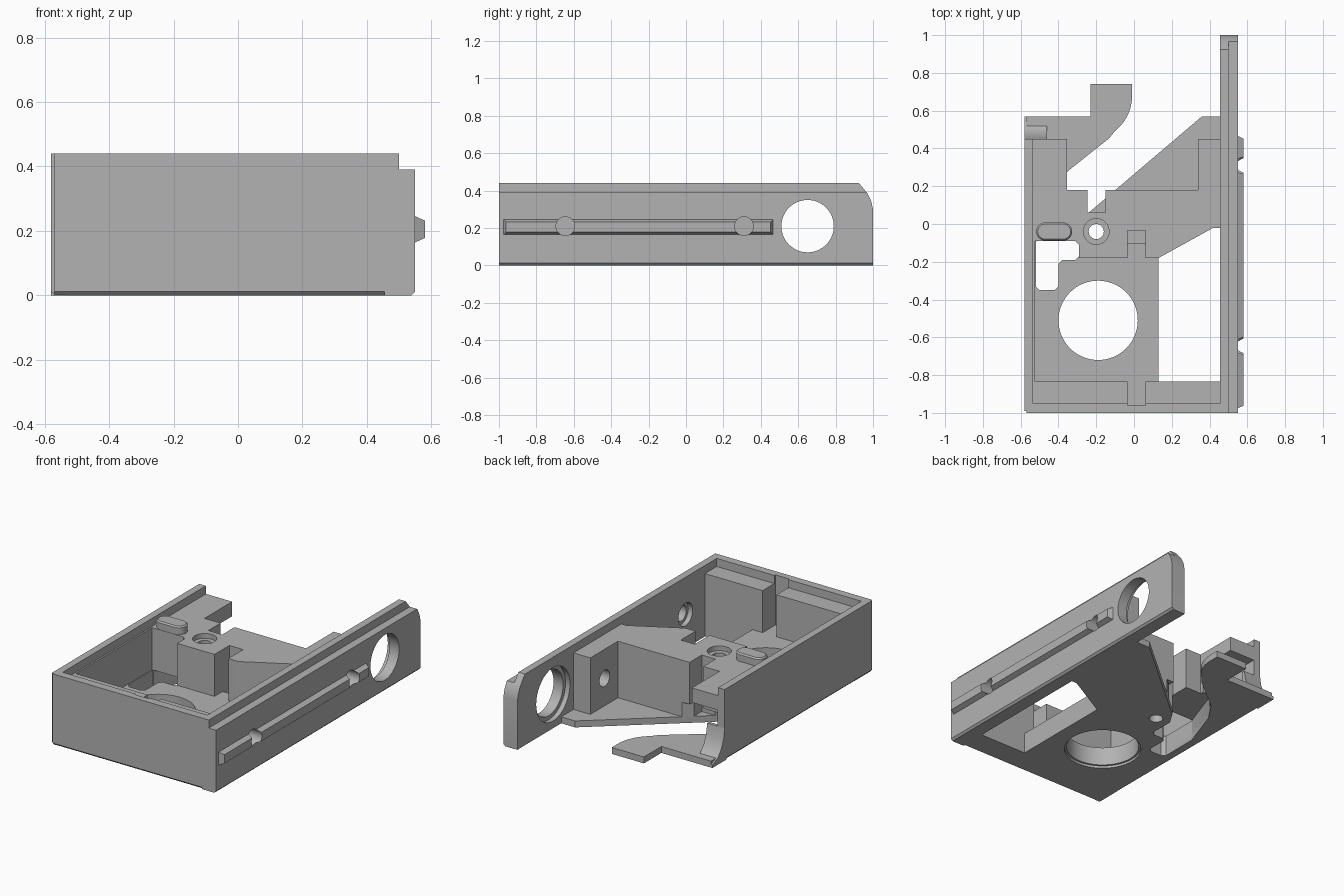
import bpy, bmesh, math
from mathutils import Vector

old = bpy.data.objects.get("Cube")
if old:
    bpy.data.objects.remove(old, do_unlink=True)

grey = bpy.data.materials.new("plain grey")
grey.use_nodes = True
COLOUR = (0.45, 0.45, 0.45, 1)
grey.diffuse_color = COLOUR
grey.node_tree.nodes["Principled BSDF"].inputs["Base Color"].default_value = COLOUR

PLACE = {
    "x": lambda u, v, t: (t, u, v),
    "y": lambda u, v, t: (u, t, v),
    "z": lambda u, v, t: (u, v, t),
}


def prism(name, points, axis, low, high):
    """Extrude a flat outline along one axis."""
    bm = bmesh.new()
    face = bm.faces.new([bm.verts.new(PLACE[axis](u, v, low)) for u, v in points])
    new = bmesh.ops.extrude_face_region(bm, geom=[face])["geom"]
    step = Vector(PLACE[axis](0, 0, high - low))
    bmesh.ops.translate(bm, vec=step, verts=[g for g in new if isinstance(g, bmesh.types.BMVert)])
    bmesh.ops.recalc_face_normals(bm, faces=bm.faces)
    mesh = bpy.data.meshes.new(name)
    bm.to_mesh(mesh)
    bm.free()
    mesh.materials.append(grey)
    obj = bpy.data.objects.new(name, mesh)
    bpy.context.collection.objects.link(obj)
    return obj


def rect(u0, u1, v0, v1):
    return [(u0, v0), (u1, v0), (u1, v1), (u0, v1)]


def arc(u, v, r, start=0, end=360, n=48):
    count = n if end - start == 360 else n + 1
    angles = [math.radians(start + (end - start) * i / n) for i in range(count)]
    return [(u + r * math.cos(a), v + r * math.sin(a)) for a in angles]


def apply(obj, mod):
    bpy.context.view_layer.objects.active = obj
    bpy.ops.object.modifier_apply(modifier=mod.name)


def cut(obj, *shapes):
    """Subtract prisms, each given as (outline, axis, low, high)."""
    for shape in shapes:
        cutter = prism("cutter", *shape)
        cutter.hide_render = True
        mod = obj.modifiers.new("cut", "BOOLEAN")
        mod.operation = "DIFFERENCE"
        mod.solver = "EXACT"
        mod.object = cutter
        apply(obj, mod)
        bpy.data.objects.remove(cutter, do_unlink=True)


def bevel(obj, width, segments=1):
    mod = obj.modifiers.new("bevel", "BEVEL")
    mod.width = width
    mod.segments = segments
    mod.limit_method = "ANGLE"
    apply(obj, mod)


TOP, LEDGE, DECK, PLATE, C = 0.44, 0.39, 0.13, 0.04, 0.012

# Shared openings
lens_hole = (arc(-0.19, -0.51, 0.21, n=64), "z", -0.1, 0.3)
lens_chamfer = (arc(-0.19, -0.51, 0.222, n=64), "z", -0.1, 0.015)
pin_hole = (arc(-0.2, -0.04, 0.04), "z", -0.1, 0.6)
pin_recess = (arc(-0.2, -0.04, 0.068), "z", 0.36, 0.6)
side_holes = [(arc(y, 0.21, 0.05), "x", 0.2, 0.7) for y in (-0.645, 0.31)]
window = [(0.13, -0.835), (0.455, -0.835), (0.455, -0.02), (0.42, -0.02), (0.13, -0.18)]

# Thin bottom plate with the curved tail and the open channel
pocket = [(-0.29, -0.17), (-0.31, -0.19), (-0.38, -0.19), (-0.4, -0.21), (-0.4, -0.33),
          (-0.42, -0.35), (-0.5, -0.35), (-0.52, -0.33)]
tail = [(-0.35, 0.28), (-0.13, 0.455)] + arc(-0.25, 0.68, 0.24, -52, 0, 12) + [
    (-0.01, 0.74), (-0.23, 0.74), (-0.23, 0.57), (-0.57, 0.57)]
plate = prism("bottom_plate", [(-0.568, -0.988), (0.53, -0.988), (0.53, 0.57), (0.36, 0.57),
              (-0.24, 0.06), (-0.29, -0.02)] + pocket + [(-0.52, -0.1), (-0.43, 0.16)] + tail,
              "z", 0, PLATE)
cut(plate, (window, "z", -0.1, 0.3), lens_hole, lens_chamfer, pin_hole)

# Raised deck inside the front compartment
deck = prism("raised_deck", [(-0.56, -0.9), (0.13, -0.9), (0.13, -0.1), (-0.29, -0.1)] + pocket
             + [(-0.52, 0), (-0.56, 0)], "z", 0.02, DECK)
cut(deck, lens_hole, pin_hole)

# Side and front walls with a chamfered lower edge
prism("right_side_wall", [(-0.58, C), (-0.568, 0), (-0.535, 0), (-0.535, TOP), (-0.58, TOP)],
      "y", -0.99, 0.45)
prism("right_wall_ledge", rect(-0.54, -0.525, 0.02, LEDGE), "y", -0.9, -0.08)
front = prism("front_wall", [(-0.988, 0), (-0.835, 0), (-0.835, LEDGE), (-0.95, LEDGE),
              (-0.95, TOP), (-1, TOP), (-1, C)], "x", -0.57, 0.48)
cut(front, (rect(-0.035, 0.06, -0.96, -0.8), "z", DECK, 0.6))

left = prism("left_side_wall", [(0.455, 0), (0.538, 0), (0.55, C), (0.55, LEDGE), (0.5, LEDGE),
             (0.5, TOP), (0.455, TOP)], "y", -1, 1)
corner = [(0.925, 0.46), (0.925, TOP), (0.97, 0.385), (0.99, 0.345), (1, 0.3), (1.1, 0.3), (1.1, 0.46)]
cut(left, (corner, "x", 0.3, 0.7), (arc(0.65, 0.21, 0.14, n=64), "x", 0.3, 0.7),
    (arc(0.65, 0.21, 0.165, n=64), "x", 0.3, 0.485),
    (arc(-0.645, 0.21, 0.07), "x", 0.3, 0.485), *side_holes)

# Main block across the middle, with slots, hollow corner and channel underneath
block = prism("middle_block", [
    (-0.54, -0.09), (-0.31, -0.09), (-0.29, -0.11), (-0.29, -0.18), (-0.035, -0.18),
    (-0.035, -0.035), (0.06, -0.035), (0.06, -0.18), (0.13, -0.18), (0.42, -0.02), (0.47, -0.02),
    (0.47, 0.45), (0.34, 0.45), (0.34, 0.18), (-0.15, 0.18), (-0.15, 0.06), (-0.245, 0.06),
    (-0.245, 0.18), (-0.355, 0.18), (-0.355, 0.45), (-0.54, 0.45)], "z", 0.02, LEDGE)
channel = [(-0.29, -0.3), (-0.29, -0.02), (-0.24, 0.06), (0, 0.264), (-0.2, 0.4),
           (-0.35, 0.28), (-0.43, 0.16), (-0.52, -0.1), (-0.52, -0.3)]
cut(block, (channel, "z", -0.1, DECK), (rect(-0.532, -0.3, 0.2, 0.6), "z", 0.03, 0.3),
    pin_hole, pin_recess, side_holes[1])

# Flared foot at the back end of the wall
prism("flared_foot", [(0.43, 0), (0.57, 0), (0.57, 0.02), (0.52, 0.04), (0.485, 0.08),
      (0.46, 0.14), (0.45, 0.2), (0.43, 0.2)], "x", -0.58, -0.46)

# Rounded key on top of the block
key = prism("rounded_key", arc(-0.375, -0.04, 0.048, -90, 90, 16)
            + arc(-0.47, -0.04, 0.048, 90, 270, 16), "z", LEDGE - 0.02, TOP)
bevel(key, 0.008)

# Tapered outer rail, interrupted by the side holes
rail = prism("outer_rail", rect(-0.98, 0.47, 0.16, 0.25), "x", 0.54, 0.58)
for v in rail.data.vertices:
    if v.co.x > 0.56:
        v.co.y += 0.018 if v.co.y < 0 else -0.018
        v.co.z += 0.018 if v.co.z < 0.2 else -0.018
cut(rail, *side_holes)

# Keep crisp edges while smoothing the round holes
for obj in bpy.context.scene.objects:
    if obj.type == "MESH" and grey.name in obj.data.materials:
        bpy.ops.object.select_all(action="DESELECT")
        obj.select_set(True)
        bpy.context.view_layer.objects.active = obj
        bpy.ops.object.shade_smooth_by_angle(angle=math.radians(30))
